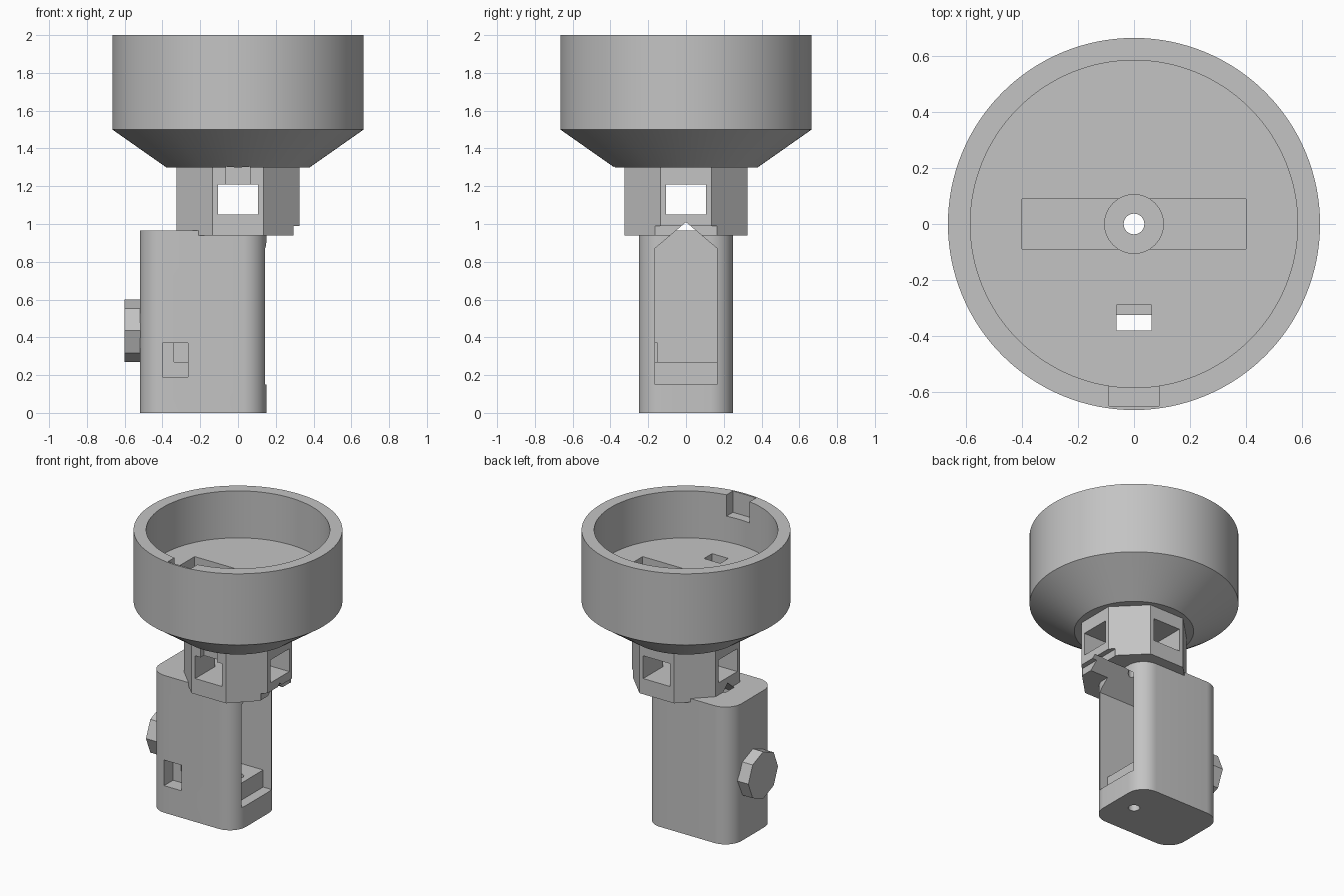
import bpy
import bmesh
import math
from mathutils import Matrix, Vector

cube = bpy.data.objects.get("Cube")
if cube:
    bpy.data.objects.remove(cube, do_unlink=True)

grey = bpy.data.materials.new("plain grey")
grey.use_nodes = True
COLOUR = (0.55, 0.55, 0.55, 1)
grey.diffuse_color = COLOUR
grey.node_tree.nodes["Principled BSDF"].inputs["Base Color"].default_value = COLOUR


def add_object(name, bm):
    bmesh.ops.recalc_face_normals(bm, faces=bm.faces)
    mesh = bpy.data.meshes.new(name)
    bm.to_mesh(mesh)
    bm.free()
    mesh.materials.append(grey)
    obj = bpy.data.objects.new(name, mesh)
    bpy.context.collection.objects.link(obj)
    return obj


def box(name, x, y, z):
    """Box spanning the given (low, high) ranges."""
    bm = bmesh.new()
    bmesh.ops.create_cube(bm, size=1)
    for v in bm.verts:
        v.co = Vector([(r[0] + r[1]) / 2 + c * (r[1] - r[0]) for c, r in zip(v.co, (x, y, z))])
    return add_object(name, bm)


def cylinder(name, radius, low, high, sides=64, turn=0.0, along_x=False, height=0.0):
    """Prism along z, or along x at the given height."""
    bm = bmesh.new()
    bmesh.ops.create_cone(bm, cap_ends=True, segments=sides, radius1=radius,
                          radius2=radius, depth=high - low)
    mat = Matrix.Translation((0, 0, (low + high) / 2)) @ Matrix.Rotation(turn, 4, "Z")
    if along_x:
        mat = Matrix.Translation((0, 0, height)) @ Matrix.Rotation(math.pi / 2, 4, "Y") @ mat
    bm.transform(mat)
    return add_object(name, bm)


def extrude(name, points, direction):
    bm = bmesh.new()
    face = bm.faces.new([bm.verts.new(p) for p in points])
    side = bmesh.ops.extrude_face_region(bm, geom=[face])["geom"]
    bmesh.ops.translate(bm, vec=direction,
                        verts=[g for g in side if isinstance(g, bmesh.types.BMVert)])
    return add_object(name, bm)


def revolve(name, profile, steps=128):
    bm = bmesh.new()
    verts = [bm.verts.new((r, 0, z)) for r, z in profile]
    edges = [bm.edges.new(pair) for pair in zip(verts, verts[1:])]
    bmesh.ops.spin(bm, geom=verts + edges, axis=(0, 0, 1), cent=(0, 0, 0),
                   angle=math.tau, steps=steps, use_merge=True)
    bmesh.ops.remove_doubles(bm, verts=bm.verts, dist=1e-5)
    return add_object(name, bm)


def carve(obj, cutters):
    for cutter in cutters:
        mod = obj.modifiers.new("cut", "BOOLEAN")
        mod.operation = "DIFFERENCE"
        mod.solver = "EXACT"
        mod.object = cutter
        bpy.context.view_layer.objects.active = obj
        bpy.ops.object.modifier_apply(modifier=mod.name)


# Cup with sloped underside and a flat inner floor
FLOOR = 1.67
cup = revolve("cup", [(0, 1.3), (0.38, 1.3), (0.665, 1.5), (0.665, 2),
                      (0.585, 2), (0.585, FLOOR), (0, FLOOR)])

# Octagonal neck
neck = cylinder("neck", 0.325 / math.cos(math.pi / 8), 0.94, 1.3, 8, math.pi / 8)

# Handle body with rounded upright corners
R = 0.125
outline = []
for i, (cx, cy) in enumerate([(0.15 - R, 0.25 - R), (-0.52 + R, 0.25 - R),
                              (-0.52 + R, R - 0.25), (0.15 - R, R - 0.25)]):
    for k in range(13):
        a = math.pi / 2 * (i + k / 12)
        outline.append((cx + R * math.cos(a), cy + R * math.sin(a), 0))
body = extrude("handle_body", outline, (0, 0, 0.965))

# Eight-sided nut on the side of the handle
nut = cylinder("side_nut", 0.165, -0.6, -0.515, 8, 0, True, 0.435)

# Cutters
shaft = cylinder("shaft_hole", 0.037, -0.1, 2.1, 32)
bore = cylinder("nut_bore", 0.1, -0.7, -0.38, 48, 0, True, 0.435)
slot = box("floor_slot", (-0.4, 0.4), (-0.09, 0.09), (FLOOR - 0.1, 1.8))
socket = cylinder("floor_socket", 0.105, FLOOR - 0.16, 1.8)
port = box("cable_port", (-0.063, 0.063), (-0.38, -0.29), (1.15, 1.8))
notch = box("rim_notch", (-0.09, 0.09), (-0.65, -0.5), (1.85, 2.1))
window_y = box("window_front_back", (-0.105, 0.105), (-0.5, 0.5), (1.05, 1.21))
window_x = box("window_sides", (-0.5, 0.5), (-0.105, 0.105), (1.05, 1.21))
chamber = extrude("chamber", [(-0.34, y, z) for y, z in
                  [(-0.165, 0.15), (0.165, 0.15), (0.165, 0.87), (0, 1.01), (-0.165, 0.87)]],
                  (0.9, 0, 0))
lip = box("neck_lip_cut", (0.29, 0.5), (-0.165, 0.165), (0.8, 0.99))
pocket = box("side_pocket", (-0.4, -0.265), (-0.3, -0.15), (0.19, 0.37))
screw = cylinder("ledge_screw_hole", 0.025, -0.1, 0.3, 24, 0, True, 0.215)

# Ledge at the bottom of the chamber
ledge = box("chamber_ledge", (-0.34, 0.08), (-0.165, 0.165), (0.15, 0.27))

carve(cup, [slot, socket, port, notch, shaft])
carve(neck, [window_y, window_x, port, chamber, lip, shaft])
carve(body, [chamber, pocket, bore, shaft])
carve(nut, [bore])
carve(ledge, [pocket, screw, shaft])

for cutter in (shaft, bore, slot, socket, port, notch, window_y, window_x,
               chamber, lip, pocket, screw):
    bpy.data.objects.remove(cutter, do_unlink=True)

# Smooth curved walls, keep hard edges
bpy.ops.object.select_all(action="DESELECT")
for obj in (cup, neck, body, nut, ledge):
    obj.select_set(True)
bpy.context.view_layer.objects.active = cup
bpy.ops.object.shade_smooth_by_angle(angle=math.radians(25))
